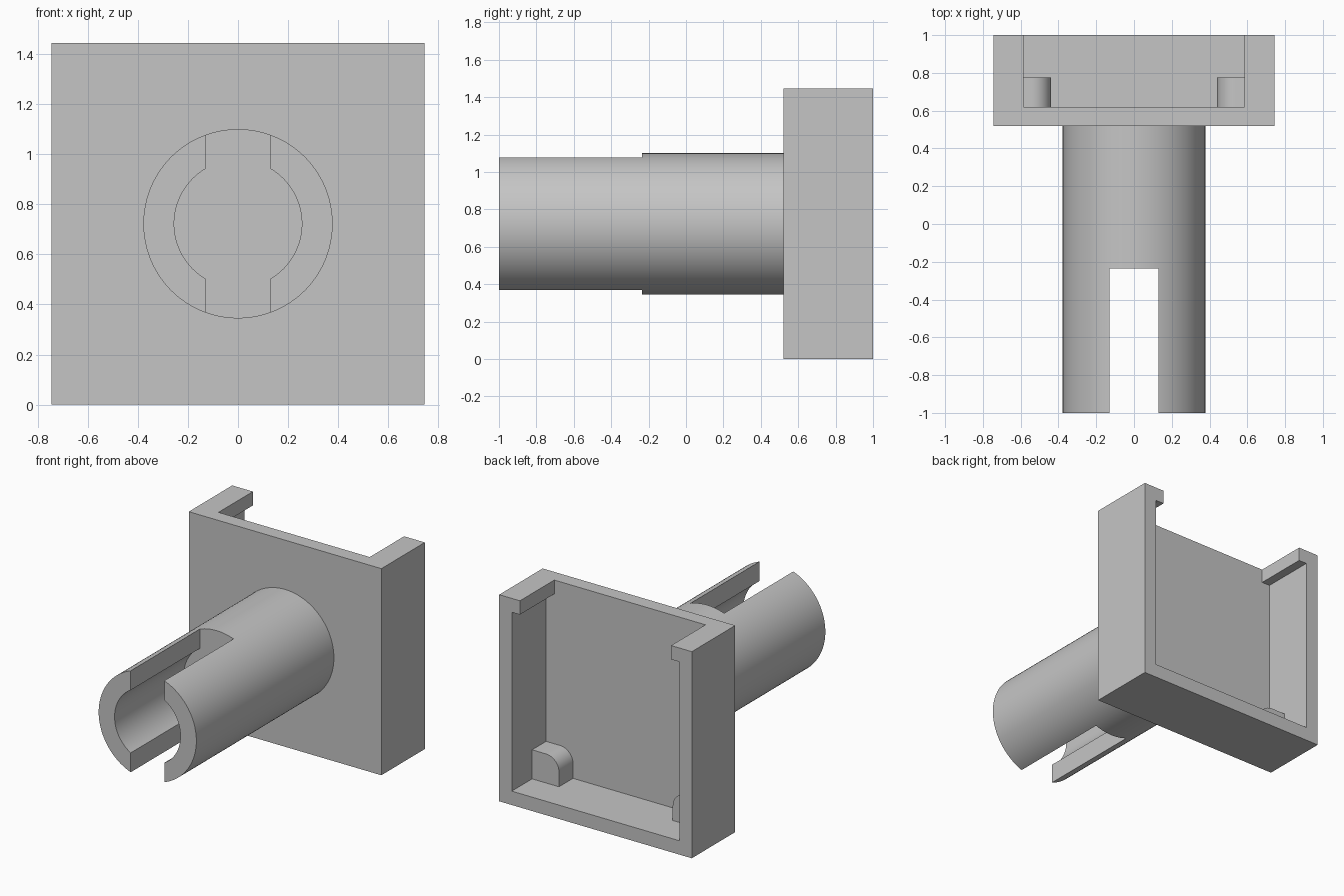
import bpy, bmesh
from math import sin, cos, pi, asin

if "Cube" in bpy.data.objects:
    bpy.data.objects.remove(bpy.data.objects["Cube"])

grey = bpy.data.materials.new("plain_grey")
grey.use_nodes = True
colour = (0.56, 0.56, 0.56, 1)
grey.diffuse_color = colour
grey.node_tree.nodes["Principled BSDF"].inputs["Base Color"].default_value = colour

WIDTH, HEIGHT, WALL = 0.745, 1.445, 0.097   # half width, height, wall thickness
PLATE_Y, FLOOR_Y, BACK_Y = 0.52, 0.62, 1.0
INNER = WIDTH - WALL                        # half width of the cavity
MOUTH = 0.585                               # half width between the lips
AXIS, RADIUS, BORE = 0.7225, 0.378, 0.255
SLOT, SLOT_END = 0.13, -0.235


def extrude(name, profile, y0, y1):
    """Solid made by sweeping an x-z outline from y0 to y1."""
    bm = bmesh.new()
    face = bm.faces.new([bm.verts.new((x, y0, z)) for x, z in profile])
    swept = bmesh.ops.extrude_face_region(bm, geom=[face])["geom"]
    for v in swept:
        if isinstance(v, bmesh.types.BMVert):
            v.co.y = y1
    bmesh.ops.recalc_face_normals(bm, faces=bm.faces)
    mesh = bpy.data.meshes.new(name)
    bm.to_mesh(mesh)
    bm.free()
    mesh.materials.append(grey)
    obj = bpy.data.objects.new(name, mesh)
    bpy.context.collection.objects.link(obj)
    return obj


def arc(cx, cz, r, a0, a1, n):
    return [(cx + r * cos(a0 + (a1 - a0) * i / n),
             cz + r * sin(a0 + (a1 - a0) * i / n)) for i in range(n + 1)]


def activate(obj):
    bpy.ops.object.select_all(action="DESELECT")
    obj.select_set(True)
    bpy.context.view_layer.objects.active = obj


def cut(obj, cutter):
    cutter.hide_render = True
    mod = obj.modifiers.new("cut", "BOOLEAN")
    mod.operation, mod.solver, mod.object = "DIFFERENCE", "EXACT", cutter
    activate(obj)
    bpy.ops.object.modifier_apply(modifier=mod.name)
    bpy.data.objects.remove(cutter)


def smooth(obj):
    activate(obj)
    bpy.ops.object.shade_smooth_by_angle(angle=pi / 6)


# Square housing, open at the back and top, with a lip on each side wall
housing = extrude("housing", [(-WIDTH, 0), (WIDTH, 0), (WIDTH, HEIGHT), (-WIDTH, HEIGHT)],
                  PLATE_Y, BACK_Y)
lip = HEIGHT - WALL
half = [(INNER, WALL), (INNER, lip), (MOUTH, lip), (MOUTH, HEIGHT + 0.1)]
cavity = half + [(-x, z) for x, z in reversed(half)]
cut(housing, extrude("cavity_cutter", cavity, FLOOR_Y, BACK_Y + 0.1))

# Rounded stop blocks in the two lower corners of the housing
top, inner, r = 0.3, 0.44, 0.1
block = [(INNER, WALL), (INNER, top)] + arc(inner + r, top - r, r, pi / 2, pi, 12) + [(inner, WALL)]
for side, label in ((1, "left"), (-1, "right")):
    smooth(extrude(label + "_stop_block", [(side * x, z) for x, z in block], FLOOR_Y, 0.775))

# Round shaft with a blind bore and a slot through the front end
shaft = extrude("shaft", arc(0, AXIS, RADIUS, 0, 2 * pi, 96)[:-1], -1, PLATE_Y)
a = asin(SLOT / BORE)
far = RADIUS + 0.1
keyway = (arc(0, AXIS, BORE, a - pi / 2, pi / 2 - a, 32)
          + [(SLOT, AXIS + far), (-SLOT, AXIS + far)]
          + arc(0, AXIS, BORE, pi / 2 + a, 3 * pi / 2 - a, 32)
          + [(-SLOT, AXIS - far), (SLOT, AXIS - far)])
cut(shaft, extrude("slot_cutter", keyway, -1.1, SLOT_END))
smooth(shaft)
